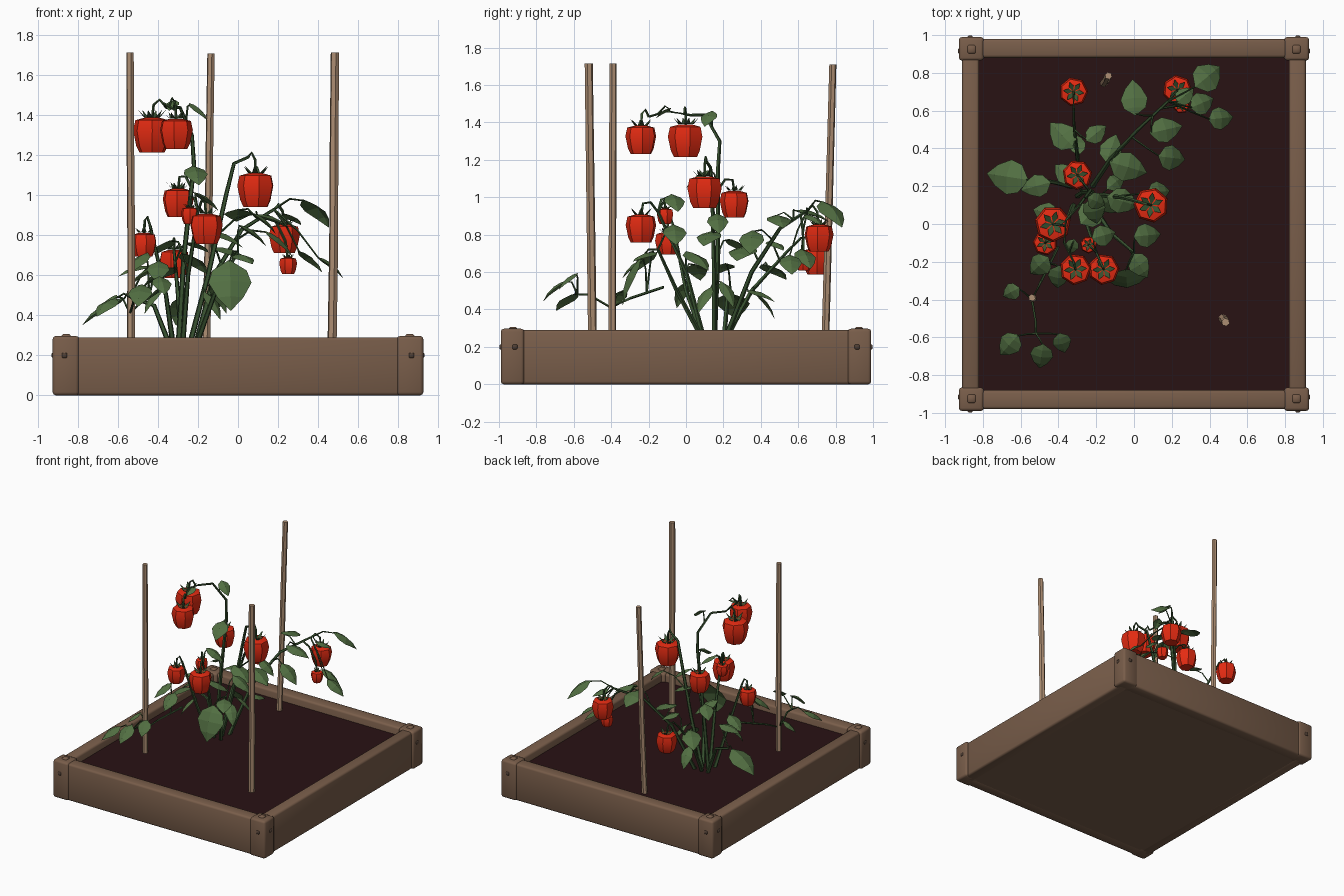
import bpy, bmesh, math, random
from mathutils import Vector as V

if "Cube" in bpy.data.objects:
    bpy.data.objects.remove(bpy.data.objects["Cube"])
random.seed(4)


def mat(name, c):
    m = bpy.data.materials.new(name)
    m.diffuse_color = (*c, 1)
    m.use_nodes = True
    m.node_tree.nodes["Principled BSDF"].inputs["Base Color"].default_value = m.diffuse_color
    return m


WOOD = mat("brown_wood", (0.19, 0.11, 0.068))
STAKE = mat("pale_stake_wood", (0.42, 0.27, 0.17))
SOIL = mat("dark_soil", (0.022, 0.006, 0.007))
RED = mat("tomato_red", (0.78, 0.024, 0.006))
LEAF = mat("leaf_green", (0.085, 0.16, 0.055))
STEM = mat("stem_green", (0.04, 0.085, 0.03))
NAIL = mat("dark_peg", (0.08, 0.05, 0.035))


def finish(name, bm, material, smooth=None):
    bmesh.ops.recalc_face_normals(bm, faces=bm.faces[:])
    me = bpy.data.meshes.new(name)
    bm.to_mesh(me)
    bm.free()
    me.materials.append(material)
    if smooth:
        for p in me.polygons:
            p.use_smooth = True
        me.set_sharp_from_angle(angle=math.radians(smooth))
    ob = bpy.data.objects.new(name, me)
    bpy.context.scene.collection.objects.link(ob)
    return ob


def box(name, lo, hi, material, bevel=0.0, segs=2):
    lo, hi = V(lo), V(hi)
    bm = bmesh.new()
    bmesh.ops.create_cube(bm, size=1)
    for v in bm.verts:
        v.co = V([(lo[i] + hi[i]) / 2 + v.co[i] * (hi[i] - lo[i]) for i in range(3)])
    if bevel:
        bmesh.ops.bevel(bm, geom=bm.edges[:], offset=bevel, segments=segs,
                        profile=0.5, affect='EDGES')
    return finish(name, bm, material, 50)


def tube(bm, pts, r0, r1, sides=5):
    pts = [V(p) for p in pts]
    n, rings = len(pts), []
    for i, p in enumerate(pts):
        t = (pts[min(i + 1, n - 1)] - pts[max(i - 1, 0)]).normalized()
        a = t.cross(V((0.31, 0.95, 0.05))).normalized()
        b = t.cross(a)
        r = r0 + (r1 - r0) * i / (n - 1)
        rings.append([bm.verts.new(p + (a * math.cos(k * math.tau / sides)
                                        + b * math.sin(k * math.tau / sides)) * r)
                      for k in range(sides)])
    for A, B in zip(rings, rings[1:]):
        for k in range(sides):
            j = (k + 1) % sides
            bm.faces.new((A[k], A[j], B[j], B[k]))
    bm.faces.new(rings[0][::-1])
    bm.faces.new(rings[-1])


# planter: four boards, four corner posts with pegs, floor and soil
for s, nm in ((-1, "front"), (1, "back")):
    y = sorted((s * 0.88, s * 0.98))
    box(nm + "_board", (-0.84, y[0], 0), (0.84, y[1], 0.29), WOOD, 0.015)
for s, nm in ((-1, "left"), (1, "right")):
    x = sorted((s * 0.82, s * 0.91))
    box(nm + "_board", (x[0], -0.92, 0), (x[1], 0.92, 0.29), WOOD, 0.015)
for sx in (-1, 1):
    for sy in (-1, 1):
        x, y = sorted((sx * 0.795, sx * 0.927)), sorted((sy * 0.865, sy * 0.99))
        box("corner_post", (x[0], y[0], 0), (x[1], y[1], 0.297), WOOD, 0.016)
        cx, cy = sx * 0.86, sy * 0.925
        box("post_top_peg", (cx - .022, cy - .022, .28), (cx + .022, cy + .022, .306), WOOD, .006, 1)
        for nm, c, d in (("x_peg", (sx * 0.92, sy * 0.915, 0.2), (.012, .013, .013)),
                         ("y_peg", (sx * 0.868, sy * 0.985, 0.2), (.013, .012, .013))):
            box("post_" + nm, V(c) - V(d), V(c) + V(d), NAIL, .004, 1)
box("planter_floor", (-0.87, -0.93, 0.001), (0.87, 0.93, 0.015), WOOD)
box("soil", (-0.83, -0.89, 0.2), (0.83, 0.89, 0.23), SOIL)

# three support stakes
for a, b, r in (((-.535, -.395, .22), (-.54, -.39, 1.715), .021),
                ((-.16, .745, .22), (-.135, .785, 1.71), .021),
                ((.47, -.5, .22), (.485, -.52, 1.715), .024)):
    bm = bmesh.new()
    a, b = V(a), V(b)
    tube(bm, [a, a.lerp(b, .35) + V((.003, 0, 0)), a.lerp(b, .7), b], r, r * .92, 6)
    finish("support_stake", bm, STAKE)

# main vines
VINES = [
    [(-.25, .15, .22), (-.15, .15, .6), (-.06, .14, 1.0), (-.02, .13, 1.16), (.05, .11, 1.19)],
    [(-.3, .15, .22), (-.27, .17, .7), (-.22, .17, 1.15), (-.23, .18, 1.3), (-.29, .1, 1.44)],
    [(-.29, .1, 1.44), (-.36, .02, 1.44), (-.37, -.1, 1.46), (-.32, -.2, 1.43)],
    [(-.22, .2, .22), (-.12, .35, .6), (.02, .5, .83), (.18, .65, .93)],
    [(-.28, .2, .22), (-.3, .35, .5), (-.32, .55, .72)],
    [(-.28, .1, .22), (-.25, 0, .6), (-.2, -.15, .92)],
    [(-.32, .1, .22), (-.36, 0, .5), (-.44, -.07, .85)],
    [(-.33, .2, .22), (-.42, .22, .45), (-.54, .24, .49)],
    [(-.22, .1, .22), (-.12, -.05, .5), (0, -.15, .72)],
    [(-.4, -.12, .52), (-.49, -.3, .46), (-.54, -.4, .41), (-.52, -.52, .48), (-.52, -.58, .48)],
]
stems, nodes = bmesh.new(), []
for i, vine in enumerate(VINES):
    thin = i in (2, 9)
    tube(stems, vine, .008 if thin else .015, .006 if thin else .008)
    for a, b in zip(vine, vine[1:]):
        nodes += [V(a).lerp(V(b), k / 4) for k in range(1, 5)]


def nearest(p, drop=0.06):
    q = p - V((0, 0, drop))
    return min((n for n in nodes if n.z > .33), key=lambda n: (n - q).length)


# tomatoes: x, y, z, radius
TOMATOES = [(-.43, .0, 1.305, .095), (-.31, -.24, 1.31, .083), (.09, .10, 1.03, .092),
            (-.30, .26, .965, .078), (-.16, -.24, .835, .082), (-.47, -.10, .755, .065),
            (-.32, .70, .66, .076), (.23, .71, .785, .078), (.25, .63, .65, .045),
            (-.24, -.11, .9, .045)]
PROFILE = [(.68, -.95), (.85, -.6), (1.02, .2), (.9, .75), (.4, .88)]
calyx = bmesh.new()
for x, y, z, r in TOMATOES:
    c = V((x, y, z))
    bm, rings, turn = bmesh.new(), [], random.random()
    for pr, pz in PROFILE:
        rings.append([bm.verts.new(c + V((math.cos(turn + k * math.tau / 7) * pr,
                                          math.sin(turn + k * math.tau / 7) * pr, pz)) * r)
                      for k in range(7)])
    for A, B in zip(rings, rings[1:]):
        for k in range(7):
            bm.faces.new((A[k], A[(k + 1) % 7], B[(k + 1) % 7], B[k]))
    bm.faces.new(rings[0][::-1])
    bm.faces.new(rings[-1])
    finish("tomato", bm, RED, 35)
    # curled green crown and hooked stalk
    top = c + V((0, 0, r * .9))
    for k in range(6):
        a = k * math.tau / 6 + turn
        d, s = V((math.cos(a), math.sin(a), 0)), V((-math.sin(a), math.cos(a), 0))
        p = [calyx.verts.new(q) for q in (top, top + d * r * .4 + s * r * .17,
             top + d * r * .75 + V((0, 0, r * .38)), top + d * r * .4 - s * r * .17)]
        calyx.faces.new(p)
    n = nearest(top + V((0, 0, .05)), .0)
    hook = top + V((0, 0, .065))
    hook += (n - hook) * .12
    tube(stems, [n, n.lerp(hook, .5) + V((0, 0, .03)), hook, top - V((0, 0, .01))], .007, .007)
finish("tomato_crowns", calyx, STEM)

# leaves: centre x, y, z and length
LEAVES = [
    (-.67, .25, .42, .26), (-.38, .47, .6, .2), (-.2, .48, .74, .14), (0, .67, .9, .2),
    (.17, .5, .87, .19), (.2, .35, .76, .19), (.39, .78, .91, .22), (.36, .64, .67, .17),
    (.46, .56, .64, .17), (-.03, .3, .7, .22), (-.06, .12, .78, .19), (-.21, .07, 1.1, .17),
    (.07, -.06, .8, .18), (-.5, -.22, .66, .17),
    (-.4, -.28, .62, .16), (-.52, .2, .62, .17), (-.47, .06, .6, .16), (-.16, -.06, .97, .16),
    (-.22, .06, .66, .2), (-.12, .4, .47, .17), (-.37, .27, .74, .15),
    (.03, -.22, .68, .16), (.13, .17, .86, .16),
    (-.2, .12, 1.42, .13), (-.33, -.12, 1.45, .1), (.27, .68, .88, .13),
    (-.65, -.36, .46, .13), (-.66, -.64, .44, .17), (-.49, -.7, .5, .17), (-.38, -.63, .55, .14),
]
leaves = bmesh.new()


def leaf(c, length, pitch, node, wide=.36):
    d = c - node
    out = c - V((-.22, .15, c.z))
    d = V((d.x, d.y, 0)) * 1.0 + out * .35
    d = V((d.x, d.y, 0)).normalized() + V((0, 0, pitch))
    d.normalize()
    side = d.cross(V((0, 0, 1))).normalized()
    up = side.cross(d)
    base = c - d * length / 2
    rows = []
    for t, w in ((0, .04), (.2, .8), (.45, 1), (.75, .6), (1, .02)):
        mid = base + d * length * t + up * length * (.5 * t * (1 - t))
        e = length * wide * w
        rows.append([leaves.verts.new(q) for q in
                     (mid - side * e - up * e * .3, mid, mid + side * e - up * e * .3)])
    for A, B in zip(rows, rows[1:]):
        for k in (0, 1):
            leaves.faces.new((A[k], A[k + 1], B[k + 1], B[k]))
    tube(stems, [node, node.lerp(base, .55) + V((0, 0, .025)), base + d * .01], .006, .004, 4)


for x, y, z, size in LEAVES:
    c = V((x, y, z))
    leaf(c, size, -random.uniform(.25, .95), nearest(c))
# broad hanging leaf at the front, with narrow low leaves beside it
leaf(V((-.04, -.29, .55)), .27, -2.6, V((0, -.15, .72)), .4)
for x, y, z in ((-.42, -.02, .48), (-.1, .22, .48), (-.13, .1, .45), (-.3, .42, .42)):
    leaf(V((x, y, z)), .18, -1.3, nearest(V((x, y, z)), 0), .25)
finish("leaves", leaves, LEAF)
finish("vines", stems, STEM, 60)
